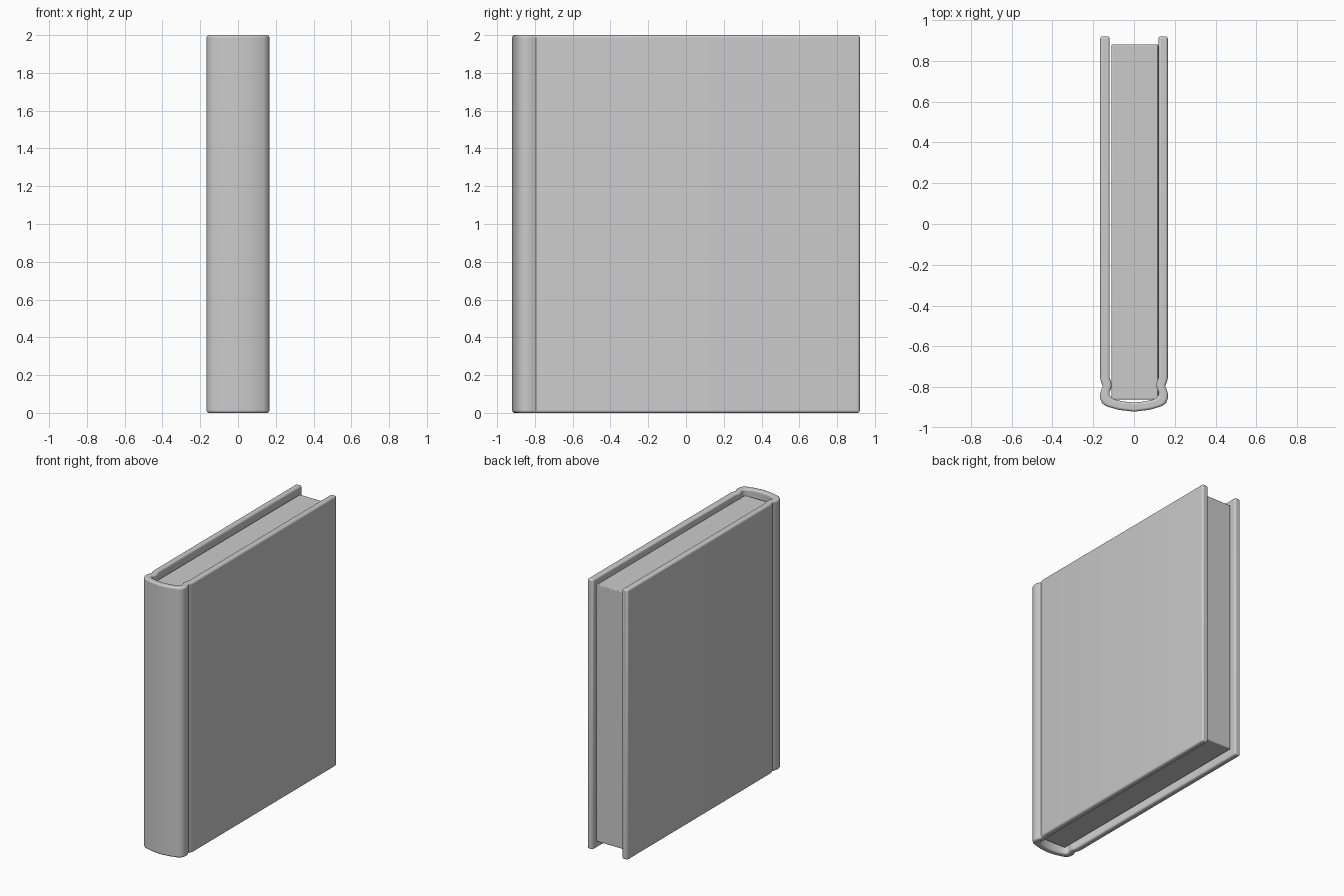
import bpy
import bmesh
import math

default_cube = bpy.data.objects.get("Cube")
if default_cube:
    bpy.data.objects.remove(default_cube, do_unlink=True)

HEIGHT = 2.0
OVERHANG = 0.05


def finish(bm, name, bevel_width, segments):
    """Turn a bmesh into a softly bevelled, smooth-shaded object."""
    bmesh.ops.recalc_face_normals(bm, faces=bm.faces)
    mesh = bpy.data.meshes.new(name)
    bm.to_mesh(mesh)
    bm.free()
    obj = bpy.data.objects.new(name, mesh)
    bpy.context.collection.objects.link(obj)
    bevel = obj.modifiers.new("soft_edges", "BEVEL")
    bevel.width = bevel_width
    bevel.segments = segments
    bevel.limit_method = "ANGLE"
    bevel.angle_limit = math.radians(50)
    bpy.ops.object.select_all(action="DESELECT")
    obj.select_set(True)
    bpy.context.view_layer.objects.active = obj
    bpy.ops.object.shade_smooth_by_angle(angle=math.radians(40))
    return obj


# Cover: half cross-section as (outer point, inner point) pairs,
# from the board's open edge, through the hinge groove, to the spine's middle
half = [
    ((0.166, 0.92), (0.119, 0.92)),
    ((0.166, -0.755), (0.119, -0.755)),
    ((0.161, -0.775), (0.113, -0.77)),
    ((0.153, -0.795), (0.109, -0.79)),
    ((0.160, -0.812), (0.112, -0.806)),
    ((0.166, -0.83), (0.119, -0.822)),
    ((0.166, -0.855), (0.119, -0.838)),
    ((0.156, -0.879), (0.110, -0.852)),
    ((0.135, -0.894), (0.092, -0.861)),
    ((0.075, -0.911), (0.055, -0.870)),
    ((0.0, -0.92), (0.0, -0.875)),
]
mirrored = [((-o[0], o[1]), (-i[0], i[1])) for o, i in reversed(half[:-1])]

bm = bmesh.new()
rows = [[bm.verts.new((x, y, 0)) for x, y in pair] for pair in half + mirrored]
for a, b in zip(rows, rows[1:]):
    bm.faces.new((a[0], b[0], b[1], a[1]))
extruded = bmesh.ops.extrude_face_region(bm, geom=bm.faces[:])
top = [v for v in extruded["geom"] if isinstance(v, bmesh.types.BMVert)]
bmesh.ops.translate(bm, verts=top, vec=(0, 0, HEIGHT))
finish(bm, "book_cover", 0.012, 3)

# Page block, set back from the edges of the boards
bm = bmesh.new()
bmesh.ops.create_cube(bm, size=1)
bmesh.ops.scale(bm, verts=bm.verts, vec=(0.23, 1.74, HEIGHT - 2 * OVERHANG))
bmesh.ops.translate(bm, verts=bm.verts, vec=(0.004, 0.01, HEIGHT / 2))
finish(bm, "page_block", 0.005, 2)
